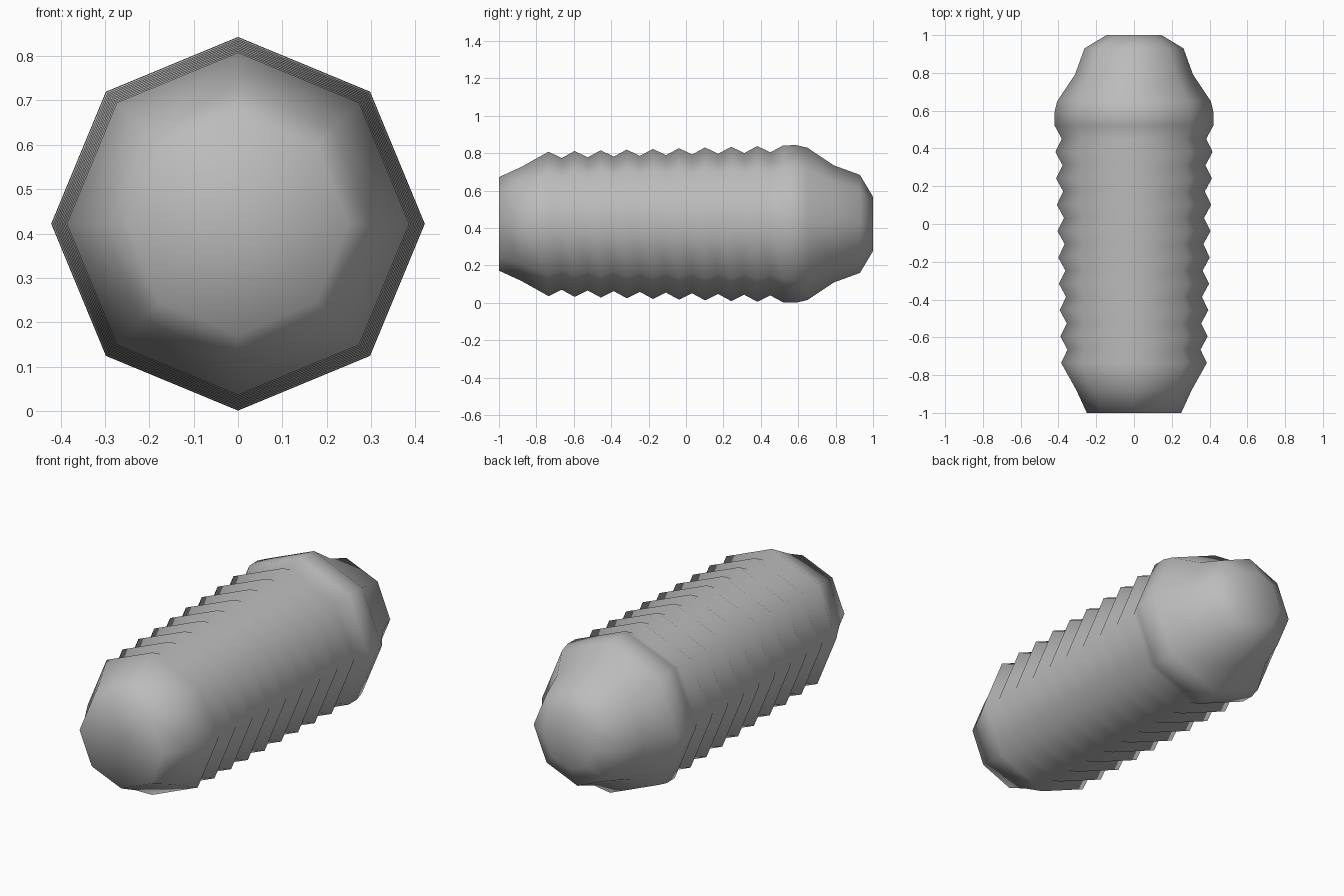
import bpy, bmesh, math

if "Cube" in bpy.data.objects:
    bpy.data.objects.remove(bpy.data.objects["Cube"])

SIDES = 8
CENTRE_Z = 0.422

# one flat grey for the whole model
grey = bpy.data.materials.new("plain grey")
grey.diffuse_color = (0.5, 0.5, 0.5, 1)
grey.use_nodes = True
grey.node_tree.nodes["Principled BSDF"].inputs["Base Color"].default_value = grey.diffuse_color

# profile as (y, radius): front nose, ribbed barrel, rounded back tip
profile = [(-1.0, 0.25), (-0.88, 0.305)]
STEP, RIBS = 0.1395, 10
for i in range(RIBS):
    y = -0.735 + STEP * i
    r = 0.386 + 0.034 * i / (RIBS - 1)
    profile.append((y, r))                      # rib crest
    if i < RIBS - 1:
        profile.append((y + STEP / 2, r - 0.034))  # groove
profile += [(0.59, 0.421), (0.65, 0.407), (0.79, 0.313), (0.93, 0.262), (1.0, 0.145)]

bm = bmesh.new()
rings = []
for y, r in profile:
    rings.append([bm.verts.new((r * math.sin(2 * math.pi * k / SIDES), y,
                                CENTRE_Z + r * math.cos(2 * math.pi * k / SIDES)))
                  for k in range(SIDES)])
for a, b in zip(rings, rings[1:]):
    for k in range(SIDES):
        n = (k + 1) % SIDES
        bm.faces.new((a[k], a[n], b[n], b[k]))

# dished front end and flat back end
dish = bm.verts.new((0, -0.94, CENTRE_Z))
for k in range(SIDES):
    bm.faces.new((rings[0][k], rings[0][(k + 1) % SIDES], dish))
bm.faces.new(rings[-1])

bmesh.ops.recalc_face_normals(bm, faces=bm.faces[:])
for f in bm.faces:
    f.smooth = True
mesh = bpy.data.meshes.new("ribbed_body")
bm.to_mesh(mesh)
bm.free()
mesh.materials.append(grey)
body = bpy.data.objects.new("ribbed_body", mesh)
bpy.context.collection.objects.link(body)
